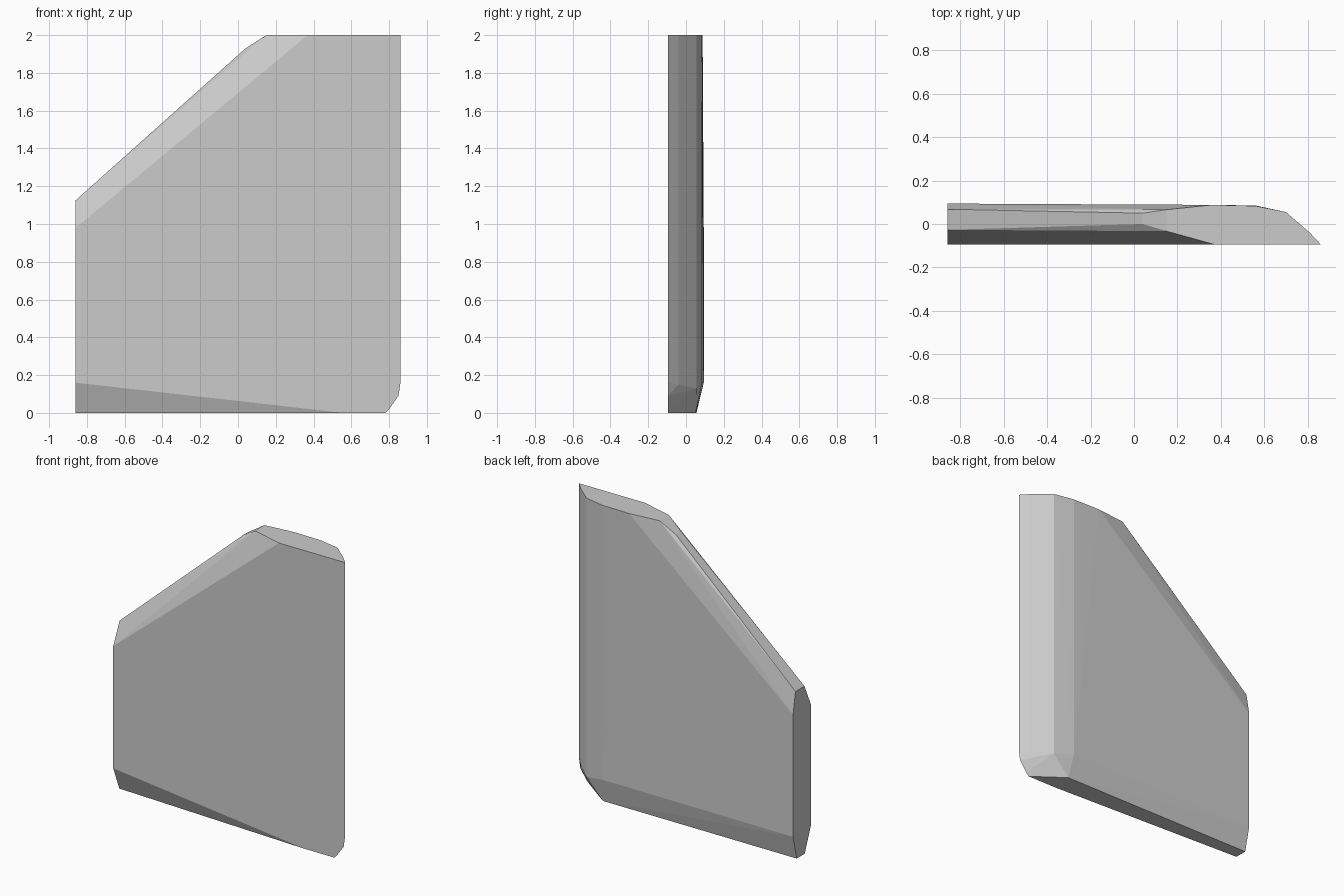
import bpy, bmesh

if "Cube" in bpy.data.objects:
    bpy.data.objects.remove(bpy.data.objects["Cube"])

F, L, R = -0.094, -0.86, 0.86   # front plane, left end, right end

# Top outline at z = 2
points = [(x, y, 2.0) for x, y in [
    (0.37, F), (R, F), (0.81, -0.04), (0.70, 0.055), (0.56, 0.083),
    (0.36, 0.088), (0.15, 0.066), (0.15, -0.033)]]

# Sloped upper edge
points += [(0.04, 0.0, 1.93), (0.04, 0.05, 1.93)]

# Left end outline
points += [(L, y, z) for y, z in [
    (F, 0.16), (F, 0.98), (-0.027, 1.125), (0.068, 1.125),
    (0.094, 0.98), (0.094, 0.16), (0.055, 0.0), (-0.03, 0.0)]]

# Rounded lower right corner and bottom
points += [(x, F, z) for x, z in [
    (R, 0.16), (0.85, 0.09), (0.80, 0.02), (0.78, 0.0), (0.56, 0.0)]]
points += [(0.58, 0.052, 0.0), (0.56, 0.085, 0.16),
           (0.70, 0.055, 0.13), (0.81, -0.04, 0.15)]

# Wrap the faceted panel around its corner points
bm = bmesh.new()
for p in points:
    bm.verts.new(p)
res = bmesh.ops.convex_hull(bm, input=bm.verts[:])
loose = [v for v in bm.verts if not v.link_faces]
bmesh.ops.delete(bm, geom=loose, context='VERTS')
bmesh.ops.dissolve_limit(bm, angle_limit=0.008, verts=bm.verts[:], edges=bm.edges[:])
bmesh.ops.recalc_face_normals(bm, faces=bm.faces[:])

mesh = bpy.data.meshes.new("faceted_panel")
bm.to_mesh(mesh)
bm.free()
panel = bpy.data.objects.new("faceted_panel", mesh)
bpy.context.collection.objects.link(panel)
